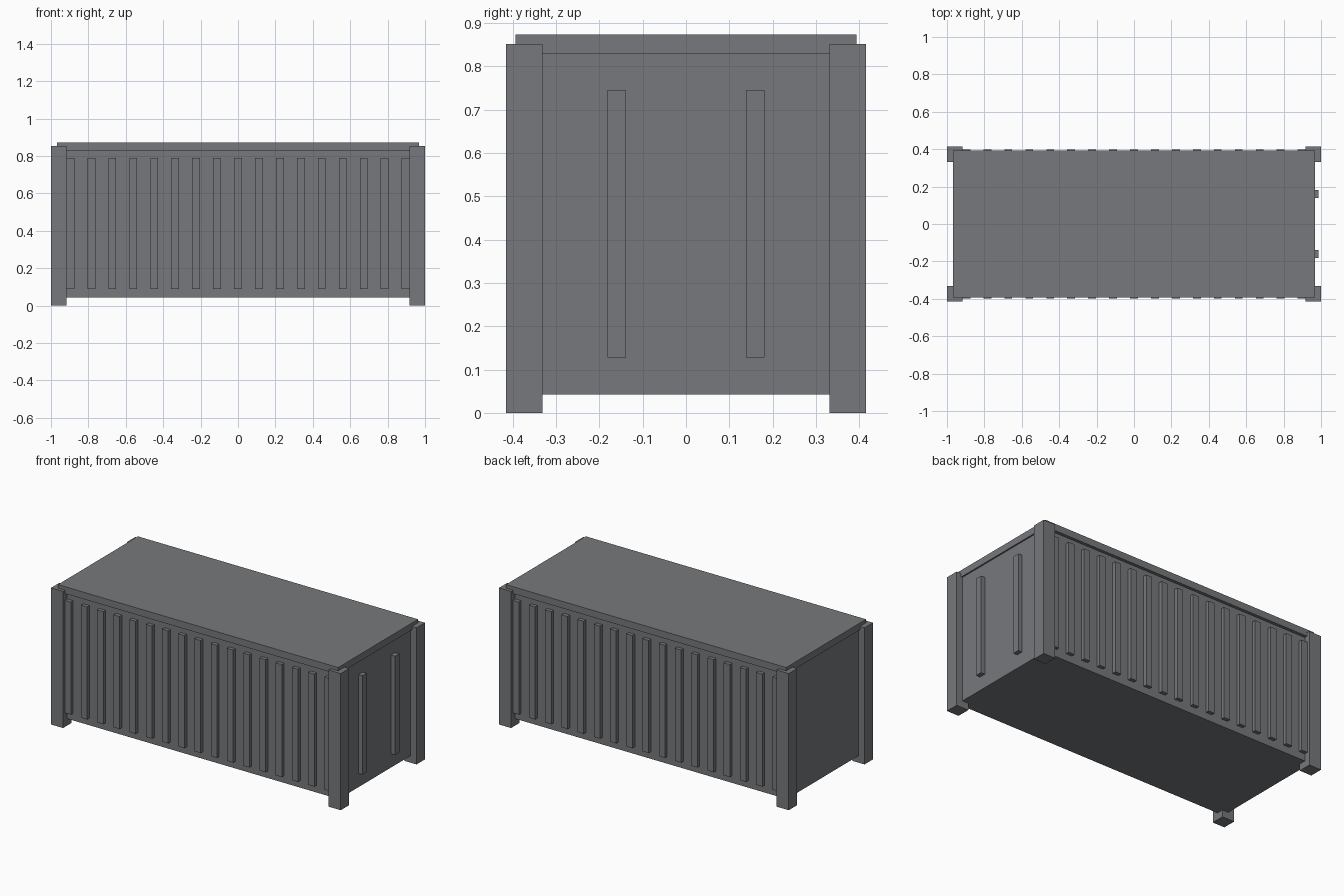
import bpy

if "Cube" in bpy.data.objects:
    bpy.data.objects.remove(bpy.data.objects["Cube"])

steel = bpy.data.materials.new("grey_steel")
steel.diffuse_color = (0.18, 0.19, 0.2, 1)
steel.use_nodes = True
steel.node_tree.nodes["Principled BSDF"].inputs["Base Color"].default_value = steel.diffuse_color


def box(name, lo, hi):
    """Axis-aligned box between two opposite corners."""
    bpy.ops.mesh.primitive_cube_add(
        size=1, location=[(a + b) / 2 for a, b in zip(lo, hi)])
    ob = bpy.context.object
    ob.name = name
    ob.scale = [b - a for a, b in zip(lo, hi)]
    bpy.ops.object.transform_apply(location=False, rotation=False, scale=True)
    ob.data.materials.append(steel)
    return ob


BODY_X, BODY_Y = 0.958, 0.375
FLOOR, ROOF_BASE, ROOF_TOP = 0.043, 0.83, 0.873

# Container body and overhanging roof slab
box("container_body", (-BODY_X, -BODY_Y, FLOOR), (BODY_X, BODY_Y, ROOF_BASE))
box("roof", (-0.967, -0.394, ROOF_BASE), (0.967, 0.394, ROOF_TOP))

# Corner posts, centred on the body corners
POST = 0.0417
for sx in (-1, 1):
    for sy in (-1, 1):
        x, y = sx * BODY_X, sy * 0.3735
        box("corner_post", (x - POST, y - POST, 0), (x + POST, y + POST, 0.852))

# Vertical ribs along both long walls
RIBS = 17
for sy in (-1, 1):
    for i in range(RIBS):
        x = -0.896 + 1.792 * i / (RIBS - 1)
        y = sy * BODY_Y
        box("wall_rib", (x - 0.021, y - 0.023, 0.088), (x + 0.021, y + 0.023, 0.79))

# Locking bars on the door end
for y in (-0.16, 0.16):
    box("door_bar", (0.93, y - 0.021, 0.128), (0.986, y + 0.021, 0.745))
